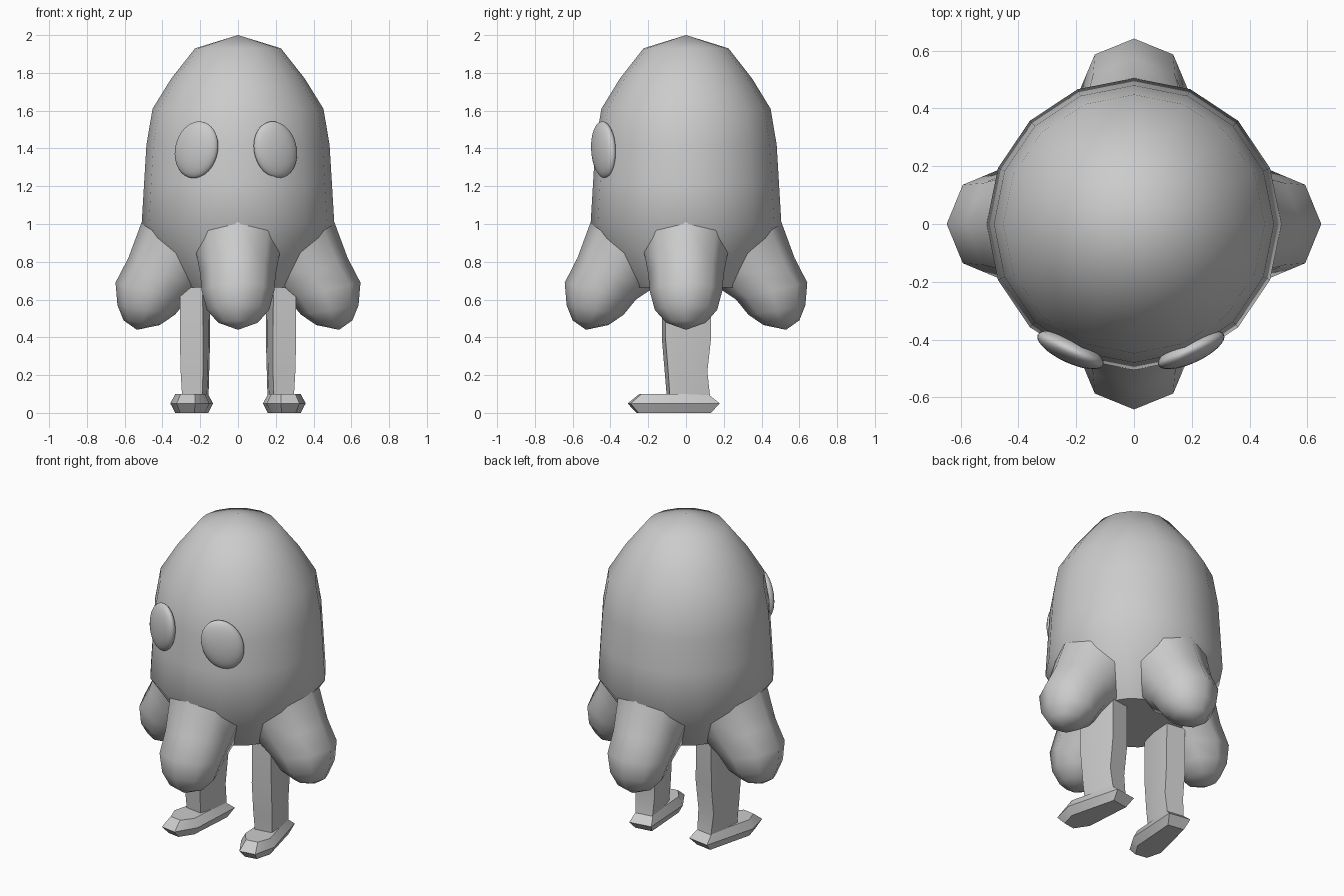
import bpy, bmesh
from math import sin, cos, pi, radians
from mathutils import Matrix, Vector

if "Cube" in bpy.data.objects:
    bpy.data.objects.remove(bpy.data.objects["Cube"])


def loft(name, rings, angle, matrix=Matrix()):
    """Skin a stack of rings; a one-point ring closes to a tip."""
    bm = bmesh.new()
    vr = [[bm.verts.new(matrix @ Vector(p)) for p in ring] for ring in rings]
    for a, b in zip(vr, vr[1:]):
        n = max(len(a), len(b))
        for i in range(n):
            j = (i + 1) % n
            if len(a) == 1:
                bm.faces.new((a[0], b[i], b[j]))
            elif len(b) == 1:
                bm.faces.new((a[i], a[j], b[0]))
            else:
                bm.faces.new((a[i], a[j], b[j], b[i]))
    for ring in (vr[0], vr[-1]):
        if len(ring) > 2:
            bm.faces.new(ring)
    bmesh.ops.recalc_face_normals(bm, faces=bm.faces[:])
    me = bpy.data.meshes.new(name)
    bm.to_mesh(me)
    bm.free()
    me.shade_smooth()
    me.set_sharp_from_angle(angle=radians(angle))
    ob = bpy.data.objects.new(name, me)
    bpy.context.collection.objects.link(ob)
    return ob


# Domed body, tapering in underneath between the lobes
profile = [(0, 2.0), (.225, 1.93), (.35, 1.77), (.448, 1.61), (.48, 1.42),
           (.492, 1.22), (.505, 1.0), (.28, .665), (0, .67)]
rings = [[(0, 0, z)] if r == 0 else
         [(1.01 * r * cos(k * pi / 8), r * sin(k * pi / 8), z) for k in range(16)]
         for r, z in profile]
loft("body", rings, 40)

# Four drooping lobes: outer point, inner point, half width of each section
sections = [((.505, 1.01), (.13, .72), .225), ((.575, .82), (.19, .65), .2),
            ((.642, .69), (.265, .60), .192), ((.632, .57), (.33, .52), .165),
            ((.60, .49), (.41, .465), .105)]
lobe = []
for (ro, zo), (ri, zi), w in sections:
    cr, cz, dr, dz = (ro + ri) / 2, (zo + zi) / 2, (ro - ri) / 2, (zo - zi) / 2
    lobe.append([(cr + dr * cos(k * pi / 4), w * sin(k * pi / 4), cz + dz * cos(k * pi / 4))
                 for k in range(8)])
lobe.append([(.53, .44, 0)])
lobe[-1] = [(.53, 0, .44)]
for i, side in enumerate(("right", "back", "left", "front")):
    s = 1.01 if i % 2 == 0 else 1.0
    loft(side + "_lobe", lobe, 60, Matrix.Rotation(i * pi / 2, 4, 'Z') @ Matrix.Diagonal((s, 1, 1, 1)))

# Legs and feet, turned slightly outward
leg_rings = [(.7, .06, -.12, .125), (.4, .062, -.12, .125), (.22, .06, -.105, .105),
             (.09, .054, -.095, .12)]
leg = [[(-w, f, z), (w, f, z), (w + .01, 0, z), (w, b, z), (-w, b, z), (-w - .01, 0, z)]
       for z, w, f, b in leg_rings]
foot = [[(-.05 * s, -.305 + t, z), (.05 * s, -.305 + t, z), (.105 * s, -.17, z),
         (.07 * s, .17 - t, z), (-.07 * s, .17 - t, z), (-.105 * s, -.17, z)]
        for z, s, t in ((0, .75, .045), (.05, 1, 0), (.1, .75, .06))]
for side, x in (("right", 1), ("left", -1)):
    m = Matrix.Translation((x * .228, 0, 0)) @ Matrix.Rotation(x * radians(9), 4, 'Z')
    loft(side + "_leg", leg, 30, m)
    loft(side + "_foot", foot, 30, m)

# Tilted oval eyes
for side, x, cx in (("right", 1, .198), ("left", -1, -.22)):
    bpy.ops.mesh.primitive_uv_sphere_add(segments=32, ring_count=16, radius=1)
    eye = bpy.context.object
    eye.name = side + "_eye"
    eye.data.transform(Matrix.Translation((cx, -.436, 1.393))
                       @ Matrix.Rotation(x * radians(25), 4, 'Z')
                       @ Matrix.Rotation(-x * radians(18), 4, 'Y')
                       @ Matrix.Diagonal((.122, .045, .153, 1)))
    eye.data.shade_smooth()
